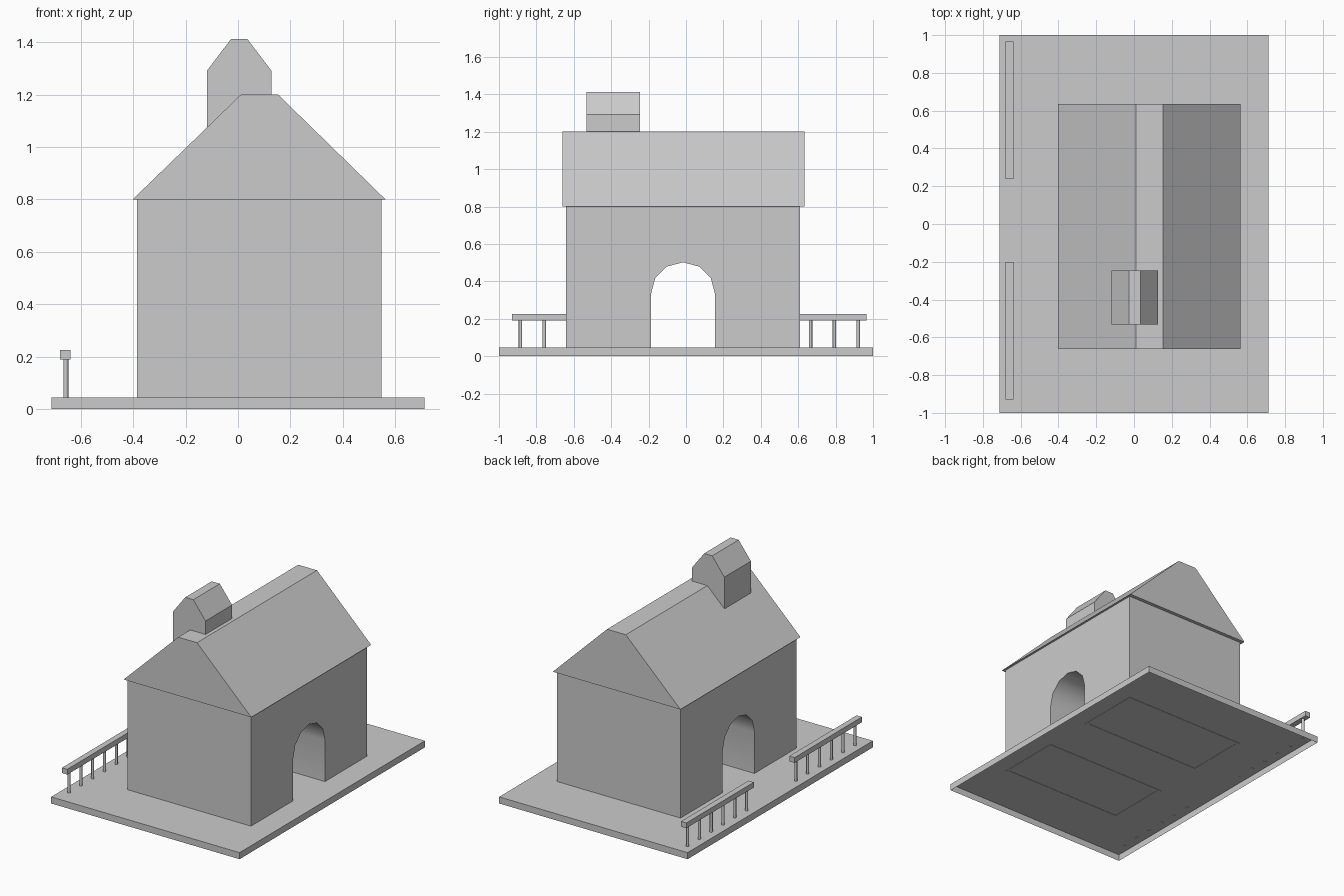
import bpy, bmesh
from math import sin, cos, radians

if "Cube" in bpy.data.objects:
    bpy.data.objects.remove(bpy.data.objects["Cube"])


def prism(name, profile, place_a, place_b, open_z=None):
    """Closed prism spanning two placements of a profile; faces at open_z are removed."""
    bm = bmesh.new()
    a = [bm.verts.new(place_a(p)) for p in profile]
    b = [bm.verts.new(place_b(p)) for p in profile]
    bm.faces.new(a)
    bm.faces.new(b[::-1])
    n = len(profile)
    for i in range(n):
        j = (i + 1) % n
        bm.faces.new((a[i], b[i], b[j], a[j]))
    bmesh.ops.recalc_face_normals(bm, faces=bm.faces)
    if open_z is not None:
        low = [f for f in bm.faces if all(abs(v.co.z - open_z) < 1e-5 for v in f.verts)]
        bmesh.ops.delete(bm, geom=low, context='FACES')
    me = bpy.data.meshes.new(name)
    bm.to_mesh(me)
    bm.free()
    ob = bpy.data.objects.new(name, me)
    bpy.context.collection.objects.link(ob)
    return ob


def along_y(name, profile, y0, y1, open_z=None):
    return prism(name, profile, lambda p: (p[0], y0, p[1]), lambda p: (p[0], y1, p[1]), open_z)


def box(name, x0, x1, y0, y1, z0, z1, open_z=None):
    return along_y(name, [(x0, z0), (x1, z0), (x1, z1), (x0, z1)], y0, y1, open_z)


# base tray, open underneath
box("base", -0.712, 0.712, -1, 1, 0, 0.045, open_z=0)

# house walls with an arched passage running through in x
foot = 0.043
arch_y, arch_z, r = -0.016, 0.33, 0.172
arch = [(arch_y - r * cos(radians(t)), arch_z + r * sin(radians(t)))
        for t in range(0, 181, 30)]
outline = ([(-0.642, foot), (arch_y - r, foot)] + arch +
           [(arch_y + r, foot), (0.61, foot), (0.61, 0.8), (-0.642, 0.8)])
walls = prism("house_walls", outline, lambda p: (-0.386, *p),
              lambda p: (0.548, *p), open_z=foot)
shell = walls.modifiers.new("thickness", 'SOLIDIFY')
shell.thickness = 0.02
shell.offset = -1
shell.use_even_offset = True
bpy.context.view_layer.objects.active = walls
walls.select_set(True)
bpy.ops.object.modifier_apply(modifier=shell.name)
bpy.ops.object.shade_smooth_by_angle(angle=radians(35))

# roof with a flat ridge
along_y("roof", [(-0.402, 0.8), (0.563, 0.8), (0.153, 1.2), (0.011, 1.2)], -0.661, 0.634)

# small ridge turret
along_y("roof_turret", [(-0.118, 1.03), (0.127, 1.03), (0.127, 1.292),
                        (0.035, 1.413), (-0.026, 1.413), (-0.118, 1.292)], -0.532, -0.246)

# two railings on the left edge
for side, y0 in (("front", -0.93), ("back", 0.238)):
    box(f"{side}_rail", -0.679, -0.639, y0, y0 + 0.728, 0.19, 0.226)
    for i in range(6):
        bpy.ops.mesh.primitive_cylinder_add(
            vertices=8, radius=0.0095, depth=0.16,
            location=(-0.657, y0 + 0.045 + i * 0.1276, 0.122))
        bpy.context.object.name = f"{side}_rail_post_{i + 1}"
        bpy.ops.object.shade_smooth_by_angle(angle=radians(50))
